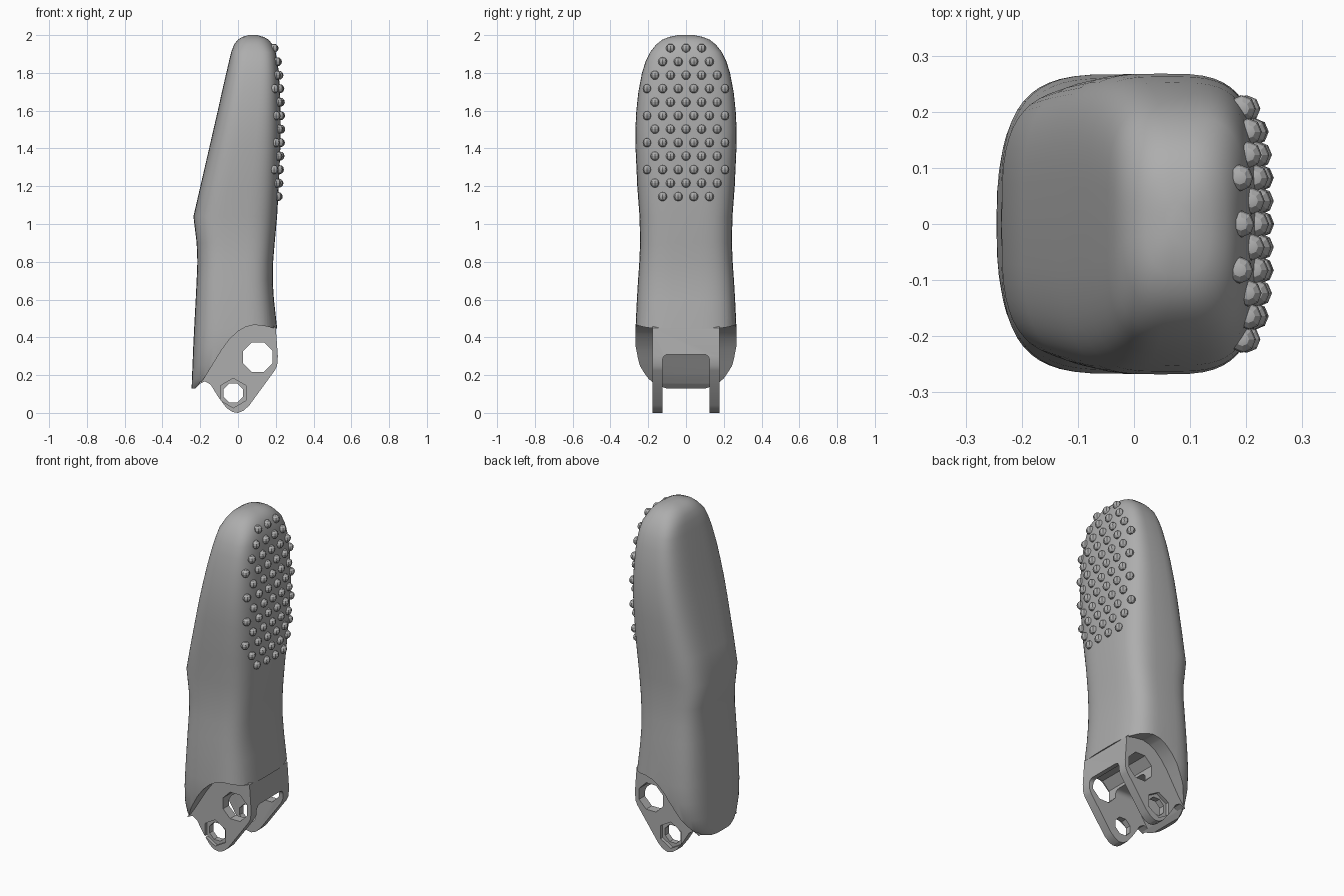
import bpy, bmesh, math
from mathutils import Vector

cube = bpy.data.objects.get("Cube")
if cube:
    bpy.data.objects.remove(cube, do_unlink=True)

grey = bpy.data.materials.new("plain grey")
grey.use_nodes = True
colour = (0.42, 0.42, 0.42, 1)
grey.diffuse_color = colour
grey.node_tree.nodes["Principled BSDF"].inputs["Base Color"].default_value = colour


def make_object(name, bm):
    bmesh.ops.recalc_face_normals(bm, faces=bm.faces)
    mesh = bpy.data.meshes.new(name)
    bm.to_mesh(mesh)
    bm.free()
    mesh.materials.append(grey)
    obj = bpy.data.objects.new(name, mesh)
    bpy.context.collection.objects.link(obj)
    return obj


def activate(obj):
    bpy.ops.object.select_all(action='DESELECT')
    obj.select_set(True)
    bpy.context.view_layer.objects.active = obj


def prism(name, outline, y_min, y_max):
    """Extrude an (x, z) outline along y."""
    bm = bmesh.new()
    face = bm.faces.new([bm.verts.new((x, y_min, z)) for x, z in outline])
    side = bmesh.ops.extrude_face_region(bm, geom=[face])
    verts = [v for v in side["geom"] if isinstance(v, bmesh.types.BMVert)]
    bmesh.ops.translate(bm, verts=verts, vec=(0, y_max - y_min, 0))
    return make_object(name, bm)


def polygon(centre, radius, sides):
    step = 2 * math.pi / sides
    return [(centre[0] + radius * math.cos((i + 0.5) * step),
             centre[1] + radius * math.sin((i + 0.5) * step)) for i in range(sides)]


def cut(target, cutter):
    activate(target)
    mod = target.modifiers.new("cut", 'BOOLEAN')
    mod.operation = 'DIFFERENCE'
    mod.solver = 'EXACT'
    mod.object = cutter
    bpy.ops.object.modifier_apply(modifier=mod.name)
    bpy.data.objects.remove(cutter, do_unlink=True)


def smooth(obj, angle):
    activate(obj)
    bpy.ops.object.shade_smooth_by_angle(angle=math.radians(angle))


# Finger body sections: height, back x, pad x, half width
SECTIONS = [
    (.13, -.245, .21, .15), (.145, -.245, .21, .19), (.18, -.244, .21, .222),
    (.25, -.241, .21, .253), (.35, -.237, .21, .267), (.45, -.232, .207, .267),
    (.6, -.224, .19, .26), (.7, -.219, .184, .254), (.8, -.215, .186, .247),
    (.9, -.219, .194, .243), (1.04, -.236, .207, .246), (1.2, -.199, .216, .258),
    (1.4, -.153, .224, .267), (1.5, -.13, .226, .268), (1.6, -.107, .225, .263),
    (1.7, -.085, .222, .252), (1.8, -.062, .216, .233), (1.86, -.048, .209, .214),
    (1.91, -.036, .199, .19), (1.95, -.021, .183, .158), (1.975, -.002, .163, .127),
    (1.99, .022, .137, .09), (2.0, .055, .1, .04),
]
POWER = 3.5


def section_at(z):
    for low, high in zip(SECTIONS, SECTIONS[1:]):
        if low[0] <= z <= high[0]:
            t = (z - low[0]) / (high[0] - low[0])
            return [a + (b - a) * t for a, b in zip(low, high)]


def power_cos(value, exponent):
    return math.copysign(abs(value) ** exponent, value)


bm = bmesh.new()
rings = []
COUNT = 56
for z, back, pad, half in SECTIONS:
    power = POWER if z < 1.92 else 2.8
    ring = []
    for i in range(COUNT):
        a = 2 * math.pi * i / COUNT
        x = (back + pad) / 2 + (pad - back) / 2 * power_cos(math.cos(a), 2 / power)
        ring.append(bm.verts.new((x, half * power_cos(math.sin(a), 2 / power), z)))
    rings.append(ring)
for low, high in zip(rings, rings[1:]):
    for i in range(COUNT):
        j = (i + 1) % COUNT
        bm.faces.new((low[i], low[j], high[j], high[i]))
bm.faces.new(rings[0])
bm.faces.new(rings[-1])
body = make_object("finger_body", bm)

# Curved hollow under the body, leaving a thin back shell
hollow = [(-.23, .05), (-.23, .125), (-.2, .155), (-.165, .205), (-.125, .27),
          (-.085, .335), (-.045, .39), (0, .432), (.04, .455), (.085, .466),
          (.14, .46), (.2, .447), (.4, .44), (.4, .05)]
cut(body, prism("hollow_cutter", hollow, -1, 1))
smooth(body, 32)

# Hinge block with two tabs
tab = [(-.21, .15), (-.175, .167), (-.145, .15), (-.105, .085), (-.06, .025),
       (-.03, .005), (0, 0), (.03, .012), (.06, .04), (.195, .225),
       (.207, .25), (.211, .3), (.2, .45), (.17, .475), (.08, .5), (-.02, .45),
       (-.12, .3)]
block = prism("hinge_tabs", tab, -.178, .178)

# Slot between the tabs, with rounded upper corners
bm = bmesh.new()
half, top, corner = .124, .31, .03
points = [(half, -.1), (-half, -.1)]
for sign, start in ((-1, 180), (1, 90)):
    for i in range(5):
        a = math.radians(start - i * 22.5)
        points.append((sign * (half - corner) + corner * math.cos(a),
                       top - corner + corner * math.sin(a)))
face = bm.faces.new([bm.verts.new((-.5, y, z)) for y, z in points])
side = bmesh.ops.extrude_face_region(bm, geom=[face])
bmesh.ops.translate(bm, vec=(1, 0, 0),
                    verts=[v for v in side["geom"] if isinstance(v, bmesh.types.BMVert)])
cut(block, make_object("slot_cutter", bm))

# Cord hole, pin hole and hexagonal pin seats
PIN = (-.025, .105)
cut(block, prism("cord_hole_cutter", polygon((.105, .295), .085, 8), -.5, .5))
cut(block, prism("pin_hole_cutter", polygon(PIN, .055, 8), -.5, .5))
for sign in (-1, 1):
    low, high = sorted((sign * .158, sign * .3))
    cut(block, prism("pin_seat_cutter", polygon(PIN, .078, 6), low, high))
smooth(block, 25)

# Staggered grip bumps on the pad
bm = bmesh.new()
PER_ROW = [4, 5, 6, 5, 6, 5, 6, 5, 6, 5, 4, 3]
for row, number in enumerate(PER_ROW):
    z = 1.145 + row * .0714
    _, back, pad, half = section_at(z)
    for i in range(number):
        y = (i - (number - 1) / 2) * .0822
        reach = (1 - min(abs(y) / half, .97) ** POWER) ** (1 / POWER)
        x = (back + pad) / 2 + (pad - back) / 2 * reach
        ball = bmesh.ops.create_uvsphere(bm, u_segments=8, v_segments=6, radius=.024)
        bmesh.ops.translate(bm, verts=ball["verts"], vec=Vector((x, y, z)))
bumps = make_object("grip_bumps", bm)
smooth(bumps, 20)
